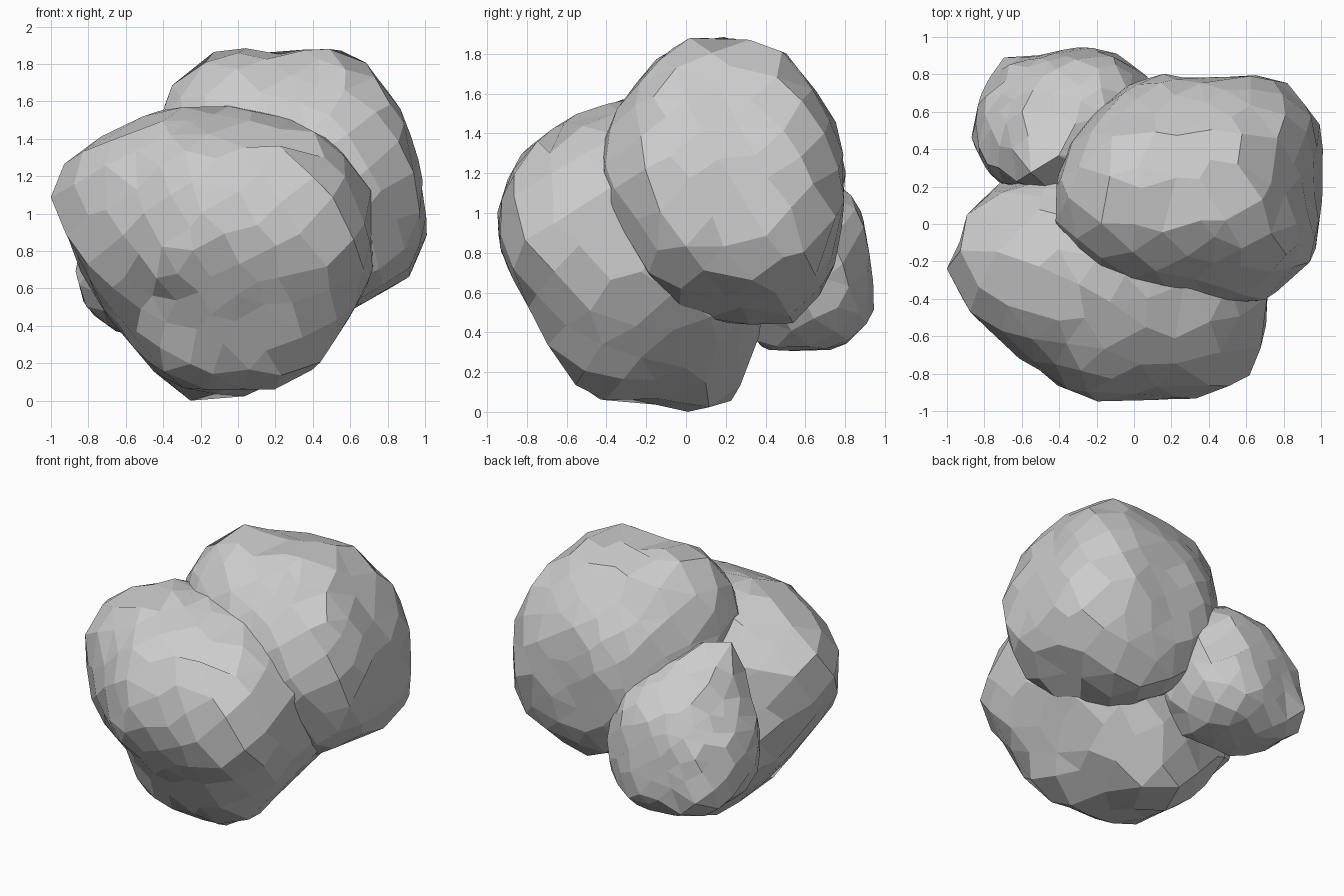
import bpy, bmesh, math, random
from mathutils import Vector


def reach(profile, cu, cv, du, dv):
    """Distance from (cu, cv) to the star-shaped outline along (du, dv)."""
    best = 0.0
    pts = [(u - cu, v - cv) for u, v in profile]
    for (ax, ay), (bx, by) in zip(pts, pts[1:] + pts[:1]):
        ex, ey = bx - ax, by - ay
        den = du * ey - dv * ex
        if abs(den) < 1e-9:
            continue
        t = (ax * ey - ay * ex) / den
        s = (ax * dv - ay * du) / den
        if t > 0 and -1e-6 <= s <= 1 + 1e-6:
            best = max(best, t)
    return best or 1.0


def rock(name, centre, front, side, top, dents, count, seed):
    """Faceted boulder fitted to its front (x,z), side (y,z) and top (x,y) outlines.
    dents: (direction, scale, angular width) pushes or pulls the surface locally."""
    rng = random.Random(seed)
    c = Vector(centre)
    bm = bmesh.new()
    for i in range(count):
        z = 1 - 2 * (i + 0.5) / count
        a = i * math.pi * (3 - math.sqrt(5))
        r = math.sqrt(1 - z * z)
        d = Vector((r * math.cos(a), r * math.sin(a), z))
        d += Vector([rng.uniform(-0.06, 0.06) for _ in range(3)])
        bm.verts.new(d.normalized())
    bmesh.ops.convex_hull(bm, input=bm.verts)
    for v in bm.verts:
        d = v.co.copy()
        q = []
        for prof, i, j in ((front, 0, 2), (side, 1, 2), (top, 0, 1)):
            n = max(math.hypot(d[i], d[j]), 1e-6)
            q.append((n / reach(prof, c[i], c[j], d[i] / n, d[j] / n)) ** 2)
        k = max(max(q), 0.45 * sum(q))
        f = rng.uniform(0.99, 1.018) / math.sqrt(k)
        for way, scale, width in dents:
            f *= 1 + (scale - 1) * math.exp(-(d.angle(Vector(way)) / width) ** 2)
        v.co = c + d * f
        v.co.z = max(v.co.z, 0)
    # merge nearly flat neighbours into irregular facets
    bmesh.ops.dissolve_limit(bm, angle_limit=math.radians(6),
                             verts=bm.verts, edges=bm.edges)
    bmesh.ops.recalc_face_normals(bm, faces=bm.faces)
    me = bpy.data.meshes.new(name)
    bm.to_mesh(me)
    bm.free()
    ob = bpy.data.objects.new(name, me)
    bpy.context.collection.objects.link(ob)
    return ob


# large front boulder
rock("front_boulder", (-0.1, -0.28, 0.82),
     [(-1, 1.2), (-.68, 1.44), (-.35, 1.58), (0, 1.58), (.3, 1.5), (.57, 1.35), (.71, 1.1),
      (.73, .7), (.62, .5), (.46, .22), (.26, .06), (.1, .04), (-.15, 0), (-.35, .06),
      (-.65, .38), (-.8, .6), (-.9, .87), (-1, 1.03)],
     [(-.94, 1), (-.9, 1.18), (-.8, 1.33), (-.55, 1.49), (-.3, 1.58), (0, 1.5), (.28, 1.2),
      (.4, .8), (.38, .3), (.22, 0), (.03, 0), (-.2, .07), (-.48, .06), (-.63, .24),
      (-.85, .64), (-.93, .8)],
     [(-1, -.15), (-.9, .05), (-.7, .23), (-.43, .27), (0, .4), (.3, .36), (.6, .2),
      (.73, -.1), (.72, -.4), (.66, -.65), (.54, -.88), (.2, -.93), (-.2, -.94),
      (-.36, -.9), (-.64, -.72), (-1, -.33)],
     [((-.65, -.55, -.55), .79, .44), ((.55, .45, -.75), .91, .35),
      ((-.6, -.6, .55), .93, .35), ((-.45, .3, .7), 1.04, .3),
      ((.63, -.58, .13), 1.06, .3), ((-.05, .42, -.82), 1.09, .25)], 200, 3)

# tall back boulder on the right
rock("back_boulder", (0.3, 0.2, 1.17),
     [(-.43, 1.5), (-.35, 1.72), (-.2, 1.89), (0, 1.89), (.2, 1.85), (.42, 1.9), (.55, 1.89),
      (.68, 1.8), (.84, 1.6), (.96, 1.3), (1.01, 1), (.98, .82), (.9, .66), (.65, .52),
      (.45, .42), (.2, .49), (-.1, .7), (-.35, 1)],
     [(.18, 1.9), (.03, 1.88), (-.15, 1.76), (-.36, 1.5), (-.43, 1.3), (-.41, 1.1),
      (-.34, .95), (-.2, .67), (.03, .49), (.45, .41), (.63, .45), (.71, .6), (.78, 1),
      (.8, 1.2), (.78, 1.4), (.68, 1.64), (.5, 1.81)],
     [(-.43, .2), (-.36, .4), (-.25, .56), (-.08, .72), (.15, .8), (.35, .77), (.55, .79),
      (.84, .76), (.98, .6), (1.01, .35), (.98, -.2), (.9, -.28), (.68, -.43), (.25, -.4),
      (0, -.33), (-.2, -.26), (-.41, -.05)],
     [((-.45, .65, .6), .88, .38), ((.3, .65, .7), .95, .33),
      ((.6, .65, -.35), 1.04, .4)], 200, 8)

# small boulder at the back left
rock("small_boulder", (-0.38, 0.52, 0.76),
     [(-.87, .72), (-.81, .5), (-.65, .37), (-.4, .31), (-.1, .32), (.08, .5), (.13, .8),
      (0, 1.1), (-.25, 1.33), (-.45, 1.38), (-.65, 1.22), (-.82, .95)],
     [(.25, 1.36), (.48, 1.36), (.77, 1.14), (.86, 1.06), (.91, .9), (.93, .7), (.95, .5),
      (.92, .35), (.77, .31), (.46, .31), (.36, .33), (.2, .6), (.15, .95)],
     [(-.87, .42), (-.87, .52), (-.81, .7), (-.68, .87), (-.5, .9), (-.27, .95), (-.1, .92),
      (.06, .8), (.15, .5), (0, .22), (-.45, .17), (-.73, .22)],
     [((-.55, .5, .5), .83, .45), ((-.55, .6, -.5), 1.07, .35),
      ((-.16, -.28, .62), 1.2, .28)], 170, 5)
